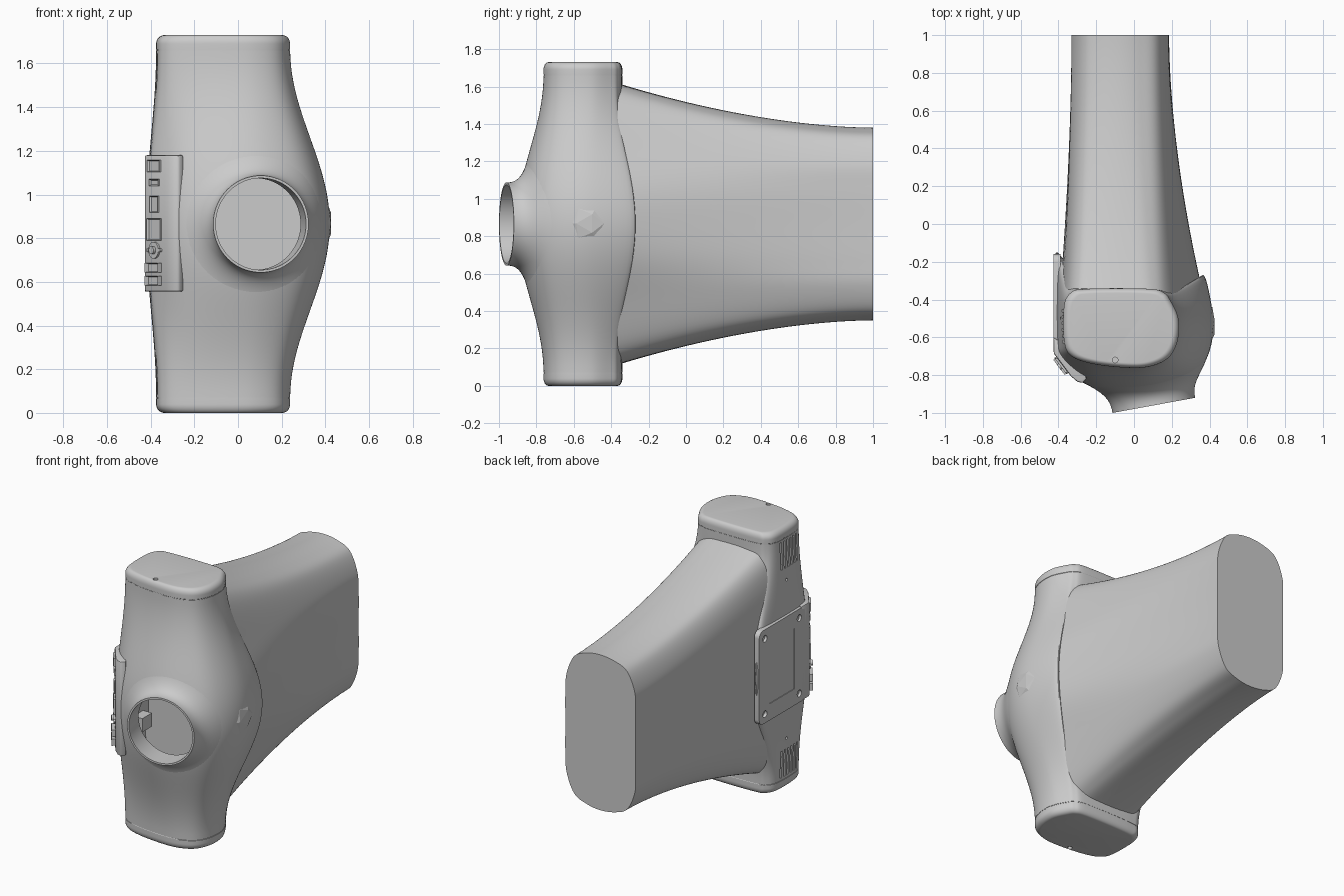
import bpy, bmesh, math
from mathutils import Vector, Matrix
from mathutils.bvhtree import BVHTree

if "Cube" in bpy.data.objects:
    bpy.data.objects.remove(bpy.data.objects["Cube"])

MID = 0.865  # mirror height


def finish(obj, angle=32):
    """Apply modifiers, then smooth shading with sharp edges kept."""
    old = obj.data
    dg = bpy.context.evaluated_depsgraph_get()
    obj.data = bpy.data.meshes.new_from_object(obj.evaluated_get(dg))
    obj.modifiers.clear()
    bpy.data.meshes.remove(old)
    obj.data.shade_smooth()
    obj.data.set_sharp_from_angle(angle=math.radians(angle))
    return obj


def to_object(name, bm):
    bmesh.ops.recalc_face_normals(bm, faces=bm.faces)
    me = bpy.data.meshes.new(name)
    bm.to_mesh(me)
    bm.free()
    obj = bpy.data.objects.new(name, me)
    bpy.context.collection.objects.link(obj)
    return obj


def loft(name, rings, caps=True, loop=False):
    bm = bmesh.new()
    vs = [[bm.verts.new(p) for p in r] for r in rings]
    n = len(vs[0])
    for a, b in zip(vs, vs[1:] + (vs[:1] if loop else [])):
        for i in range(n):
            bm.faces.new((a[i], a[(i + 1) % n], b[(i + 1) % n], b[i]))
    if caps and not loop:
        bm.faces.new(vs[0][::-1])
        bm.faces.new(vs[-1])
    return to_object(name, bm)


def spline(pts, steps=8):
    """Closed smooth curve through 2D points."""
    out, n = [], len(pts)
    for i in range(n):
        a, b, c, d = (Vector(pts[(i + k) % n]) for k in (-1, 0, 1, 2))
        for s in range(steps):
            t = s / steps
            out.append(b + (c - a) * t / 2 + (a * 2 - b * 5 + c * 4 - d) * t * t / 2
                       + (b * 3 - a - c * 3 + d) * t ** 3 / 2)
    return out


def add_box(bm, c, size, rot=None):
    m = Matrix.Translation(c) @ (rot or Matrix()) @ Matrix.Diagonal((*size, 1))
    return bmesh.ops.create_cube(bm, size=1, matrix=m)['verts']


def add_cyl(bm, c, r, depth, axis, seg=24):
    q = Vector((0, 0, 1)).rotation_difference(Vector(axis)).to_matrix().to_4x4()
    bmesh.ops.create_cone(bm, cap_ends=True, segments=seg, radius1=r, radius2=r,
                          depth=depth, matrix=Matrix.Translation(c) @ q)


def cut(obj, bm):
    cutter = to_object("cutter", bm)
    mod = obj.modifiers.new("cut", 'BOOLEAN')
    mod.operation, mod.solver, mod.object = 'DIFFERENCE', 'EXACT', cutter
    finish(obj)
    bpy.data.objects.remove(cutter)


# Shell plan at the ends and at mid height
END = [(-.33, -.36), (-.37, -.43), (-.37, -.62), (-.33, -.70), (-.22, -.74), (-.05, -.76), (.08, -.755),
       (.18, -.71), (.23, -.62), (.235, -.50), (.19, -.40), (.16, -.365), (.10, -.345), (-.10, -.34), (-.27, -.345)]
WIDE = [(-.41, -.15), (-.42, -.25), (-.42, -.60), (-.40, -.71), (-.27, -.84), (-.08, -.90), (.12, -.895),
        (.30, -.82), (.39, -.70), (.42, -.52), (.375, -.28), (.32, -.32), (.20, -.37), (-.20, -.37), (-.35, -.22)]


def shell_ring(z, scale=1.0):
    f = .5 + .5 * math.cos(math.pi * min(1, abs(z - MID) / .8))
    ctr = Vector((-.04, -.55))
    pts = spline([Vector(a).lerp(Vector(b), f) for a, b in zip(END, WIDE)])
    return [(*(ctr + (p - ctr) * scale), z) for p in pts]


zs = [.07 + 1.59 * i / 44 for i in range(45)]
outer = [shell_ring(z) for z in zs]
inner = [shell_ring(z, .95) for z in reversed(zs)]
shell = loft("shell", outer + inner, loop=True)
tree = BVHTree.FromPolygons([v.co.copy() for v in shell.data.vertices],
                            [tuple(p.vertices) for p in shell.data.polygons])

# Round front neck, flared onto the shell surface
C, N = Vector((.105, -.96, MID)), Vector((.18, -.984, 0)).normalized()
U, W = Vector((-N.y, N.x, 0)), Vector((0, 0, 1))
SEG, K = 96, 14
rings = []
for r, d in ((.21, .14), (.21, .05), (.21, 0), (.222, 0)):
    rings.append([C + (U * math.cos(a) + W * math.sin(a)) * r - N * d
                  for a in (math.tau * i / SEG for i in range(SEG))])
for k in range(1, K + 1):
    s = k / K
    r = .222 + .12 * s ** 2.2
    ring = []
    for i in range(SEG):
        a = math.tau * i / SEG
        p = C + (U * math.cos(a) + W * math.sin(a)) * r
        hit = tree.ray_cast(p + N * .1, -N)
        d = hit[3] - .1 if hit[0] else .2
        ring.append(p - N * (d * (1 - (1 - s) ** 2) + .002 * s))
    rings.append(ring)
finish(loft("front_neck", rings, caps=False))

# Openings in the shell: neck hole, side vents, screw holes, card slot
bm = bmesh.new()
add_cyl(bm, C - N * .1, .216, .36, N, 96)
for z in (1.555, .175):
    for i in range(6):
        add_box(bm, (-.38, -.46 - .033 * i, z), (.08, .014, .18))
for z in (1.39, .34):
    add_cyl(bm, (-.39, -.5, z), .009, .06, (1, 0, 0), 12)
add_box(bm, (-.22, -.87, .87), (.014, .1, .14))
cut(shell, bm)

# Card slot frame
bm = bmesh.new()
add_box(bm, (-.22, -.845, .865), (.008, .03, .10))
finish(to_object("card_tray", bm))

# Rounded end caps with a small pin hole
for name, z0, sgn in (("top_cap", 1.66, 1), ("bottom_cap", .07, -1)):
    prof = [(.994, -.003), (.994, .003), (1, .005)]
    prof += [(.88 + .12 * math.cos(a), .03 + .04 * math.sin(a)) for a in (math.pi / 2 * i / 8 for i in range(9))]
    base = shell_ring(1.68)
    ctr = Vector((-.06, -.55))
    cap = loft(name, [[(ctr.x + (x - ctr.x) * s, ctr.y + (y - ctr.y) * s, z0 + sgn * h) for x, y, _ in base]
                      for s, h in prof])
    bm = bmesh.new()
    add_cyl(bm, (-.10, -.72, z0 + sgn * .06), .015, .06, (0, 0, 1))
    cut(cap, bm)

# Long rear duct, half sections given as (x, height above middle)
D0 = [(-.395, 0), (-.39, .3), (-.365, .60), (-.31, .735), (-.20, .765), (-.03, .768), (.10, .75),
      (.19, .66), (.285, .40), (.36, .18), (.378, 0)]
D1 = [(-.33, 0), (-.33, .2), (-.325, .33), (-.27, .455), (-.18, .50), (-.07, .515), (.03, .50),
      (.12, .455), (.175, .33), (.185, .2), (.185, 0)]
rings = []
for i in range(37):
    t = i / 36
    e = 1 - (1 - t) ** 1.75
    half = [Vector(a).lerp(Vector(b), e) for a, b in zip(D0, D1)]
    full = half + [Vector((p.x, -p.y)) for p in half[-2:0:-1]]
    rings.append([(p.x, -.42 + 1.42 * t, MID + p.y) for p in spline(full)])
finish(loft("rear_duct", rings))


def bevel_box(name, c, size, axis, r, seg=6):
    """Box with the four edges along one axis rounded."""
    bm = bmesh.new()
    add_box(bm, c, size)
    es = [e for e in bm.edges if abs((e.verts[0].co - e.verts[1].co).normalized()[axis]) > .9]
    bmesh.ops.bevel(bm, geom=es, offset=r, segments=seg, affect='EDGES', profile=.5)
    return to_object(name, bm)


# Mounting plate on the left side, with screw holes and a shallow recess
plate = bevel_box("side_plate", (-.407, -.40, MID), (.036, .48, .62), 0, .04)
bm = bmesh.new()
for y in (-.22, -.58):
    for z in (MID - .25, MID + .25):
        add_cyl(bm, (-.42, y, z), .022, .03, (1, 0, 0))
add_box(bm, (-.425, -.40, MID), (.008, .26, .40))
cut(plate, bm)

# Connector housing on the front left corner
poly = [(-.425, -.60), (-.425, -.685), (-.335, -.805), (-.30, -.835), (-.272, -.842), (-.25, -.82), (-.30, -.68)]
bm = bmesh.new()
lo, hi = ([bm.verts.new((x, y, z)) for x, y in poly] for z in (.555, 1.18))
bm.faces.new(lo[::-1])
bm.faces.new(hi)
for i in range(len(poly)):
    j = (i + 1) % len(poly)
    bm.faces.new((lo[i], lo[j], hi[j], hi[i]))
house = to_object("connector_housing", bm)
bev = house.modifiers.new("bevel", 'BEVEL')
bev.width, bev.segments = .008, 2
finish(house)

# Connector sockets: (height, width, tall, stick-out)
A, B = Vector((-.425, -.685, 0)), Vector((-.335, -.805, 0))
along = (B - A).normalized()
out = Vector((along.y, -along.x, 0))
rot = Matrix((along, out, W)).transposed().to_4x4()
face_mid = (A + B) / 2
for i, (z, w, h, d) in enumerate(((1.13, .09, .055, .012), (1.055, .07, .03, .008), (.955, .06, .075, .008),
                                  (.84, .10, .10, .01), (.665, .10, .045, .022), (.605, .10, .045, .022))):
    bm = bmesh.new()
    add_box(bm, face_mid + W * z, (w, d * 2, h), rot)
    bm.normal_update()
    f = max(bm.faces, key=lambda f: f.calc_center_median().dot(out))
    bmesh.ops.inset_region(bm, faces=[f], thickness=.007)
    bmesh.ops.translate(bm, verts=f.verts, vec=-out * d * .9)
    finish(to_object(f"socket_{i + 1}", bm))
bm = bmesh.new()
p = face_mid + W * .745
add_cyl(bm, p, .038, .02, out, 32)
add_cyl(bm, p + out * .008, .018, .03, out, 24)
for a in (-1, 1):
    add_cyl(bm, p + along * .045 * a, .009, .024, out, 12)
finish(to_object("round_socket", bm))

# Faceted hexagonal stud on the right side
bm = bmesh.new()
bmesh.ops.create_icosphere(bm, subdivisions=1, radius=1)
bm.normal_update()
bm.faces.ensure_lookup_table()
q = bm.faces[0].normal.rotation_difference(Vector((1, 0, 0))).to_matrix()
bmesh.ops.rotate(bm, verts=bm.verts, matrix=q)
far = max(bm.verts, key=lambda v: v.co.y ** 2 + v.co.z ** 2).co
roll = -math.atan2(far.z, far.y)
k = .092 / math.hypot(far.y, far.z)
bmesh.ops.rotate(bm, verts=bm.verts, matrix=Matrix.Rotation(roll, 3, 'X'))
bmesh.ops.transform(bm, verts=bm.verts, matrix=Matrix.Translation((.411, -.53, .868)) @ Matrix.Diagonal((.018, k, k, 1)))
to_object("faceted_stud", bm)

# Inside: circuit board on posts, seen through the neck
bm = bmesh.new()
add_box(bm, (-.345, -.55, MID), (.012, .20, .54))
for y in (-.62, -.48):
    for z in (MID - .24, MID + .24):
        add_cyl(bm, (-.37, y, z), .014, .06, (1, 0, 0), 16)
add_box(bm, (-.31, -.56, .67), (.07, .10, .09))
finish(to_object("inner_board", bm))
